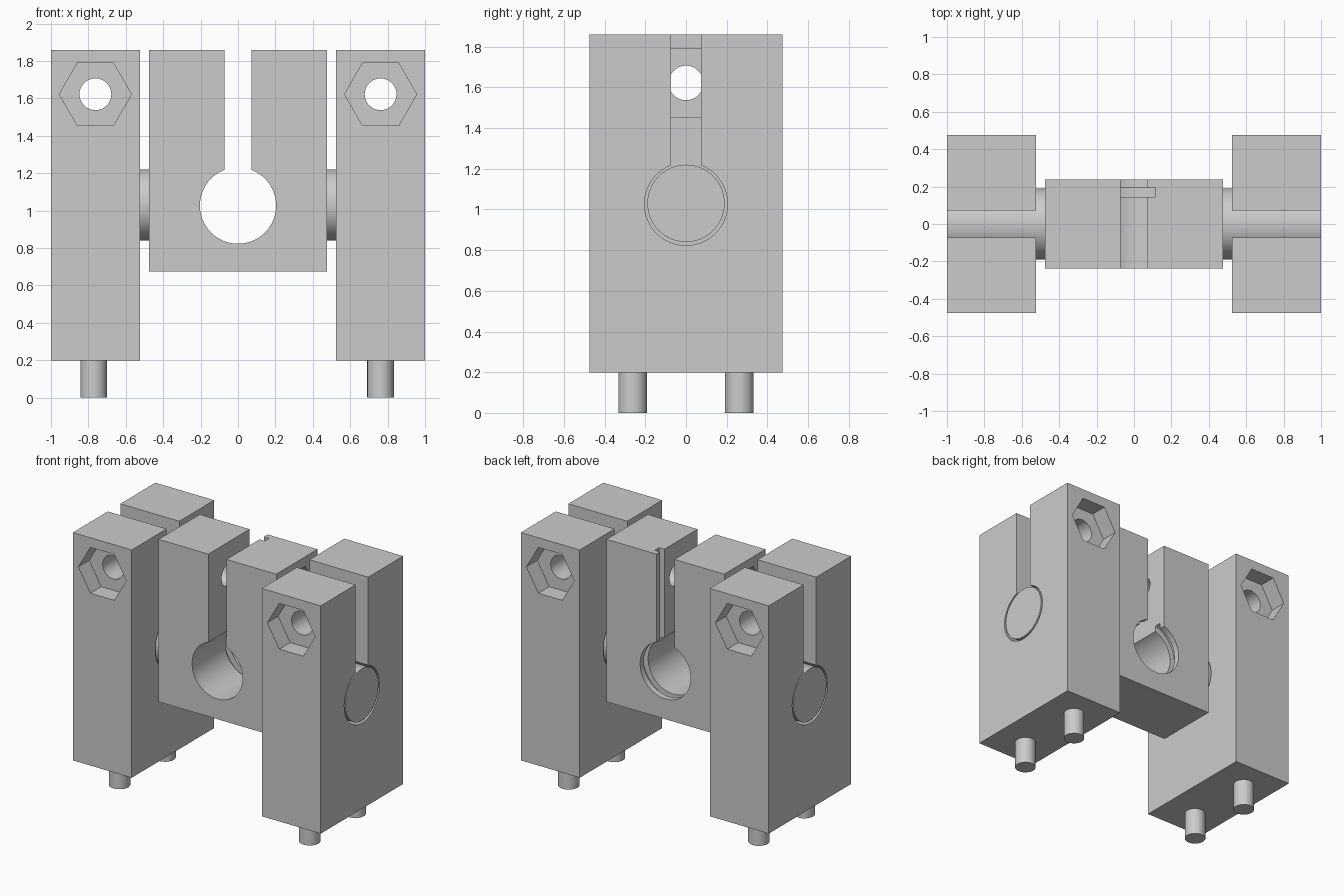
import bpy, math
from mathutils import Matrix

cube = bpy.data.objects.get("Cube")
if cube:
    bpy.data.objects.remove(cube, do_unlink=True)

grey = bpy.data.materials.new("plain grey")
grey.use_nodes = True
colour = (0.6, 0.6, 0.6, 1)
grey.diffuse_color = colour
grey.node_tree.nodes["Principled BSDF"].inputs["Base Color"].default_value = colour

TOP, AXIS, BOLT = 1.86, 1.027, 1.622   # heights of block tops, bore and bolt hole
HALF, THICK, SLOT = 0.475, 0.2375, 0.073
BORE, SHAFT = 0.204, 0.19


def box(name, x, y, z):
    """Box from (min, max) pairs."""
    spans = (x, y, z)
    bpy.ops.mesh.primitive_cube_add(size=1)
    ob = bpy.context.object
    ob.name = name
    size = Matrix.Diagonal([b - a for a, b in spans] + [1])
    ob.data.transform(Matrix.Translation([(a + b) / 2 for a, b in spans]) @ size)
    return ob


def rod(name, radius, span, axis="Z", at=(0, 0, 0), sides=64, turn=0):
    """Prism or cylinder along an axis, from span[0] to span[1]."""
    bpy.ops.mesh.primitive_cylinder_add(vertices=sides, radius=radius, depth=span[1] - span[0])
    ob = bpy.context.object
    ob.name = name
    aim = {"X": Matrix.Rotation(math.pi / 2, 4, "Y"),
           "Y": Matrix.Rotation(-math.pi / 2, 4, "X"),
           "Z": Matrix.Identity(4)}[axis]
    along = Matrix.Translation((0, 0, sum(span) / 2))
    ob.data.transform(Matrix.Translation(at) @ aim @ along @ Matrix.Rotation(turn, 4, "Z"))
    return ob


def cut(target, cutters):
    for c in cutters:
        c.hide_render = True
        m = target.modifiers.new("cut", "BOOLEAN")
        m.operation, m.solver, m.object = "DIFFERENCE", "EXACT", c
        bpy.context.view_layer.objects.active = target
        bpy.ops.object.modifier_apply(modifier=m.name)
        bpy.data.objects.remove(c, do_unlink=True)


def finish(ob):
    ob.data.materials.clear()
    ob.data.materials.append(grey)
    bpy.ops.object.select_all(action="DESELECT")
    ob.select_set(True)
    bpy.context.view_layer.objects.active = ob
    bpy.ops.object.shade_smooth_by_angle(angle=math.radians(30))


def clamp(name, bottom):
    """Split clamp block: bore along Y, bolt hole along X with hexagon pockets."""
    ob = box(name, (-HALF, HALF), (-THICK, THICK), (bottom, TOP))
    cutters = [rod("bore_cutter", BORE, (-1, 1), "Y", (0, 0, AXIS)),
               box("slot_cutter", (-SLOT, SLOT), (-1, 1), (AXIS, 2.2)),
               rod("bolt_cutter", 0.085, (-1, 1), "X", (0, 0, BOLT))]
    for s in (-1, 1):
        span = sorted((s * 0.35, s * 0.7))
        cutters.append(rod("hex_cutter", 0.193, span, "X", (0, 0, BOLT), 6))
    cut(ob, cutters)
    return ob


# Centre clamp with a ring groove and a keyway up one jaw
centre = clamp("centre_clamp", 0.675)
cut(centre, [rod("ring_cutter", BORE + 0.04, (0.145, 0.195), "Y", (0, 0, AXIS)),
             box("keyway_cutter", (0, 0.115), (0.145, 0.195), (AXIS, 2.2))])
finish(centre)

# Side clamps, turned a quarter, each with a pivot shaft and two dowel pins
for side, s, pin_x in (("right", -1, -0.772), ("left", 1, 0.762)):
    block = clamp(side + "_clamp", 0.198)
    # Pockets carry their corners sideways here
    block.data.transform(Matrix.Translation((s * 0.7625, 0, 0)) @ Matrix.Rotation(math.pi / 2, 4, "Z"))
    finish(block)
    finish(rod(side + "_shaft", SHAFT, sorted((s * 0.45, s)), "X", (0, 0, AXIS + 0.003)))
    for end, y in (("front", -0.262), ("back", 0.262)):
        finish(rod(f"{side}_{end}_pin", 0.071, (0, 0.22), "Z", (pin_x, y, 0), 32))
